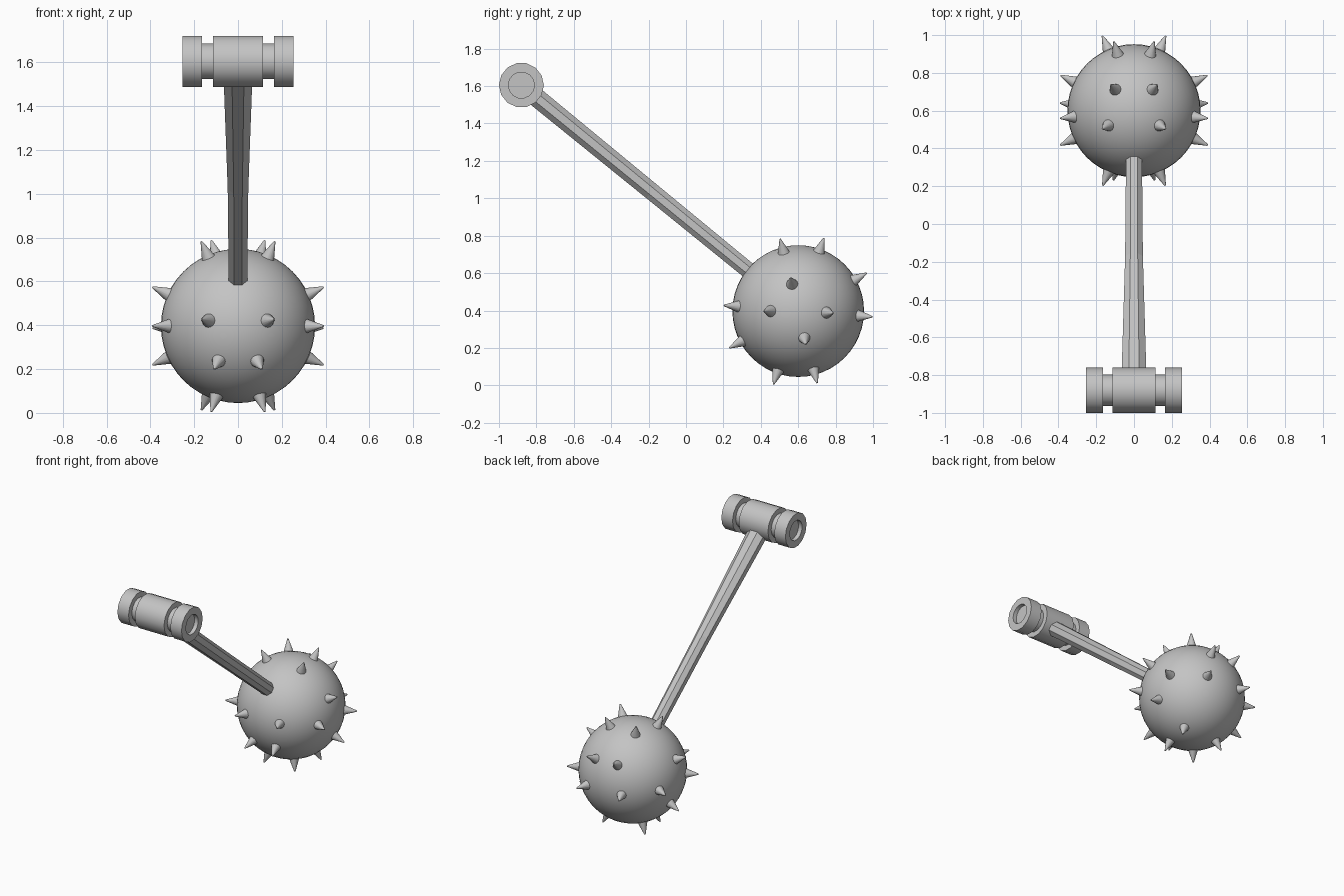
import bpy, bmesh, math
from mathutils import Vector

if "Cube" in bpy.data.objects:
    bpy.data.objects.remove(bpy.data.objects["Cube"], do_unlink=True)

grey = bpy.data.materials.new("plain_grey")
grey.use_nodes = True
grey.diffuse_color = (0.55, 0.55, 0.55, 1)
grey.node_tree.nodes["Principled BSDF"].inputs["Base Color"].default_value = (0.55, 0.55, 0.55, 1)

BALL = Vector((0, 0.6, 0.397))
HEAD = Vector((0, -0.88, 1.605))


def finish(name, bm, smooth=True):
    bmesh.ops.recalc_face_normals(bm, faces=bm.faces[:])
    mesh = bpy.data.meshes.new(name)
    bm.to_mesh(mesh)
    bm.free()
    mesh.materials.append(grey)
    obj = bpy.data.objects.new(name, mesh)
    bpy.context.collection.objects.link(obj)
    if smooth:
        bpy.ops.object.select_all(action='DESELECT')
        obj.select_set(True)
        bpy.context.view_layer.objects.active = obj
        bpy.ops.object.shade_smooth_by_angle(angle=math.radians(35))
    return obj


def loft(bm, rings):
    loops = [[bm.verts.new(p) for p in ring] for ring in rings]
    n = len(loops[0])
    for a, b in zip(loops, loops[1:]):
        for i in range(n):
            j = (i + 1) % n
            bm.faces.new((a[i], a[j], b[j], b[i]))
    bm.faces.new(loops[0])
    bm.faces.new(loops[-1])


# Ball
bm = bmesh.new()
bmesh.ops.create_uvsphere(bm, u_segments=48, v_segments=24, radius=0.352)
bmesh.ops.translate(bm, verts=bm.verts[:], vec=BALL)
finish("spiked_ball", bm)

# Spikes: directions for one half, mirrored in x
directions = [
    (.165, .39, -.03), (.105, .36, .20), (.12, .135, .385), (.165, -.095, .38),
    (.165, -.395, .03), (.105, -.355, -.19), (.12, -.13, -.385), (.165, .10, -.38),
    (.385, -.04, .175), (.385, -.18, 0), (.385, .185, -.01), (.385, .04, -.175),
]
bm = bmesh.new()
for d in directions:
    for side in (1, -1):
        v = Vector((d[0] * side, d[1], d[2])).normalized()
        made = bmesh.ops.create_cone(bm, cap_ends=True, segments=16,
                                     radius1=0.041, radius2=0.004, depth=0.11)["verts"]
        bmesh.ops.rotate(bm, verts=made, cent=(0, 0, 0),
                         matrix=Vector((0, 0, 1)).rotation_difference(v).to_matrix())
        bmesh.ops.translate(bm, verts=made, vec=BALL + v * 0.376)
finish("spikes", bm)

# Grooved head with recessed ends, turned around the x axis
half = [(.225, .07), (.253, .07), (.253, .12), (.165, .12),
        (.165, .083), (.115, .083), (.115, .12)]
profile = half + [(-x, r) for x, r in reversed(half)]
SIDES = 14
bm = bmesh.new()
loft(bm, [[HEAD + Vector((x, r * math.sin(a), r * math.cos(a)))
           for a in [(i + 0.5) * math.tau / SIDES for i in range(SIDES)]]
          for x, r in profile])
finish("grooved_head", bm)

# Eight-sided arm, flaring sideways towards the head
axis = (BALL - HEAD).normalized()
across = Vector((1, 0, 0))
up = across.cross(axis)
grow = 1 / math.cos(math.pi / 8)
bm = bmesh.new()
loft(bm, [[HEAD + axis * d + across * (w * grow * math.cos(a)) + up * (h * grow * math.sin(a))
           for a in [(i + 0.5) * math.tau / 8 for i in range(8)]]
          for d, w, h in [(.08, .066, .05), (.9, .047, .046), (1.62, .042, .043)]])
finish("arm", bm, smooth=False)
